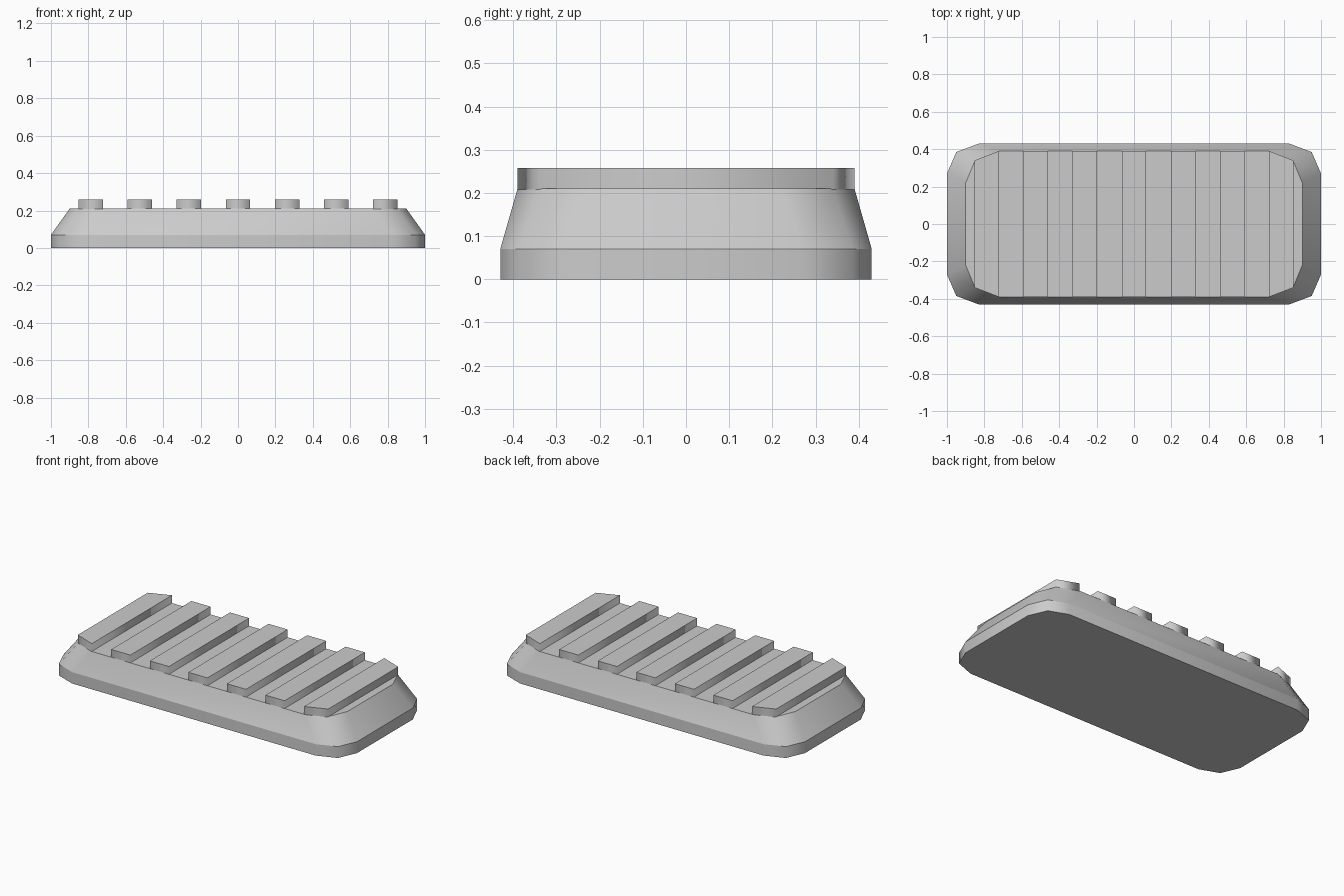
import bpy, bmesh

if "Cube" in bpy.data.objects:
    bpy.data.objects.remove(bpy.data.objects["Cube"])


def ring(quarter):
    """Mirror one corner's points into a full counter-clockwise outline."""
    half = list(quarter) + [(-x, y) for x, y in reversed(quarter)]
    return half + [(-x, -y) for x, y in half]


def loft(name, layers):
    """Stack (outline, z) layers into a closed solid; walls are smooth around, creased at each layer."""
    bm = bmesh.new()
    loops = [[bm.verts.new((x, y, z)) for x, y in pts] for pts, z in layers]
    n = len(loops[0])
    bm.faces.new(loops[0][::-1])
    bm.faces.new(loops[-1])
    for lo, hi in zip(loops, loops[1:]):
        for i in range(n):
            j = (i + 1) % n
            bm.faces.new((lo[i], lo[j], hi[j], hi[i])).smooth = True
    for e in bm.edges:
        e.smooth = abs(e.verts[0].co.z - e.verts[1].co.z) > 1e-5
    me = bpy.data.meshes.new(name)
    bm.to_mesh(me)
    bm.free()
    ob = bpy.data.objects.new(name, me)
    bpy.context.collection.objects.link(ob)
    return ob


# Pad body: straight lower rim, then sloped sides up to a smaller top
lower = ring([(1.0, 0.27), (0.95, 0.385), (0.83, 0.43)])
upper = ring([(0.90, 0.22), (0.85, 0.34), (0.72, 0.39)])
loft("pad_body", [(lower, 0), (lower, 0.07), (upper, 0.21)])

# Grip ribs: the two end ribs taper along the rounded corners of the top
pitch, half_width = 0.2625, 0.065
for i in range(-3, 4):
    x0, x1 = i * pitch - half_width, i * pitch + half_width
    y0 = 0.34 if i == -3 else 0.39
    y1 = 0.34 if i == 3 else 0.39
    outline = [(x0, -y0), (x1, -y1), (x1, y1), (x0, y0)]
    loft(f"grip_rib_{i + 4}", [(outline, 0.208), (outline, 0.258)])
